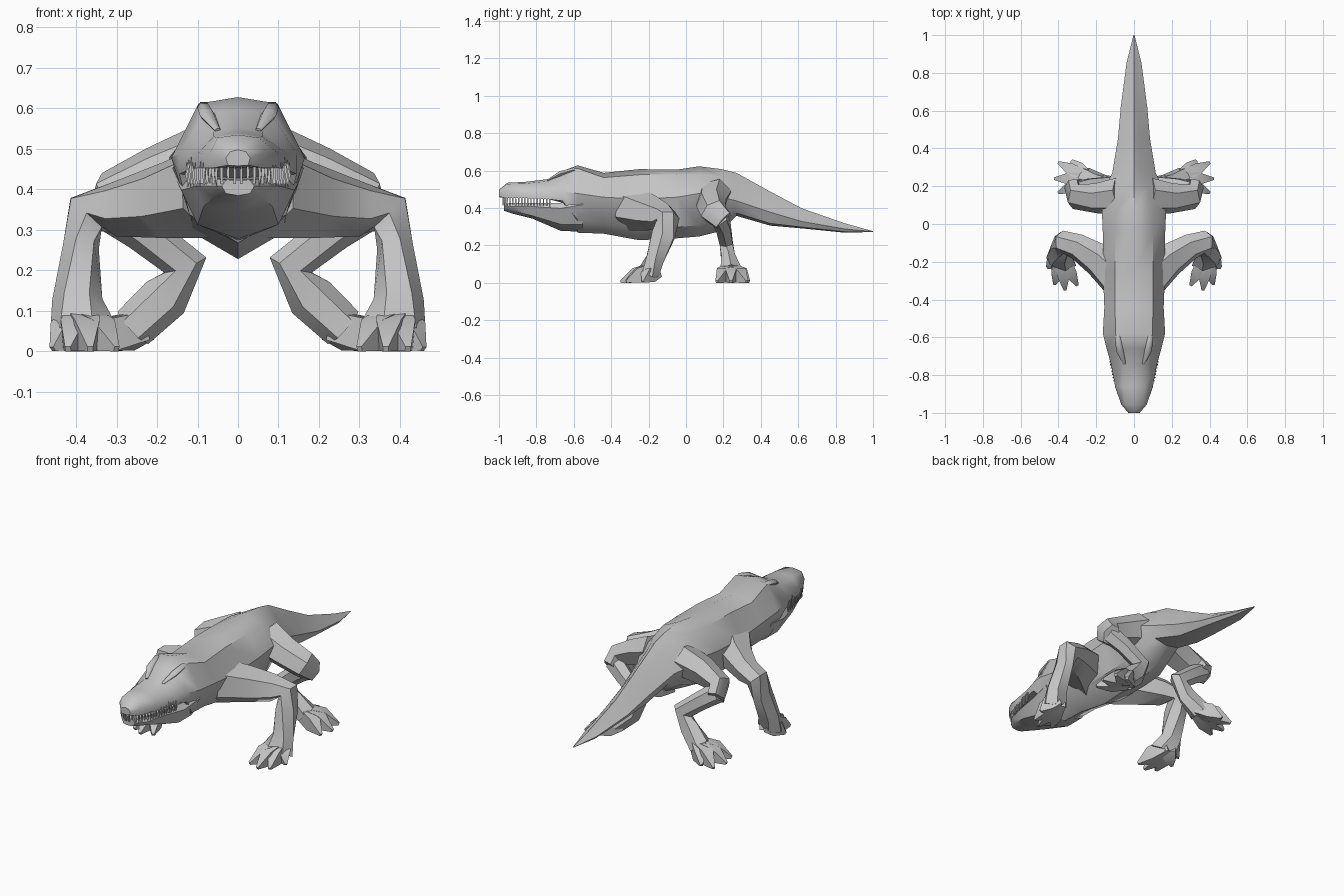
import bpy, bmesh, math
from mathutils import Vector

grey = bpy.data.materials.new("stone grey")
grey.diffuse_color = (0.56, 0.56, 0.56, 1)


def finish(name, bm, mirror=False, angle=42):
    bmesh.ops.recalc_face_normals(bm, faces=bm.faces)
    me = bpy.data.meshes.new(name)
    bm.to_mesh(me)
    bm.free()
    me.materials.append(grey)
    ob = bpy.data.objects.new(name, me)
    bpy.context.collection.objects.link(ob)
    bpy.ops.object.select_all(action='DESELECT')
    ob.select_set(True)
    bpy.context.view_layer.objects.active = ob
    bpy.ops.object.shade_smooth_by_angle(angle=math.radians(angle))
    if mirror:
        ob.modifiers.new("mirror", 'MIRROR').use_clip = False
    return ob


def skin(bm, rings):
    """Bridge rings of equal size and close both ends."""
    loops = [[bm.verts.new(p) for p in r] for r in rings]
    n = len(loops[0])
    for a, b in zip(loops, loops[1:]):
        for i in range(n):
            bm.faces.new((a[i], a[(i + 1) % n], b[(i + 1) % n], b[i]))
    bm.faces.new(loops[0])
    bm.faces.new(loops[-1][::-1])


def trunk(name, sections):
    """Section: y, top z, shoulder x z, side x z, lower x z, bottom z."""
    rings = []
    for y, zt, sx, sz, x, z, lx, lz, zb in sections:
        half = [(sx, sz), (x, z), (lx, lz)]
        ring = [(0, y, zt)] + [(a, y, b) for a, b in half] + [(0, y, zb)]
        rings.append(ring + [(-a, y, b) for a, b in reversed(half)])
    bm = bmesh.new()
    skin(bm, rings)
    return finish(name, bm)


def limb(bm, path, ref, sides=6):
    """Path: (centre, radius along ref, radius across)."""
    pts = [Vector(p[0]) for p in path]
    rings = []
    for i, (c, ra, rb) in enumerate(path):
        d = (pts[min(i + 1, len(pts) - 1)] - pts[max(i - 1, 0)]).normalized()
        u = Vector(ref)
        u = (u - d * u.dot(d)).normalized()
        v = d.cross(u)
        ring = []
        for k in range(sides):
            t = 2 * math.pi * (k + 0.5) / sides
            ring.append(pts[i] + u * ra * math.cos(t) + v * rb * math.sin(t))
        rings.append(ring)
    skin(bm, rings)


def toes(bm, root, tips, r):
    """Broad wedge toes fanning out from the foot."""
    root = Vector(root)
    for x, y in tips:
        tip = Vector((x, y, 0.008))
        mid = root.lerp(tip, 0.55)
        mid.z = 0.042
        limb(bm, [(root, r, r), (mid, 0.058, 0.044), (tip, 0.009, 0.01)], (0, 0, 1), 4)


# Skull, upper jaw, torso and tail
trunk("body", [
    (-1.00, .50, .02, .495, .03, .48, .025, .462, .46),
    (-.955, .537, .05, .53, .068, .495, .062, .455, .455),
    (-.86, .542, .06, .533, .10, .49, .10, .455, .46),
    (-.74, .556, .06, .545, .122, .49, .122, .45, .455),
    (-.66, .60, .085, .585, .145, .49, .145, .44, .43),
    (-.58, .63, .098, .614, .165, .48, .12, .34, .27),
    (-.44, .59, .10, .565, .157, .46, .10, .32, .265),
    (-.25, .61, .10, .58, .165, .45, .12, .30, .23),
    (-.05, .607, .10, .58, .165, .46, .12, .30, .24),
    (.07, .625, .095, .58, .17, .48, .12, .31, .25),
    (.19, .61, .07, .57, .155, .46, .09, .34, .28),
    (.27, .59, .04, .55, .115, .44, .08, .375, .36),
    (.45, .49, .025, .46, .085, .38, .06, .32, .308),
    (.62, .40, .02, .38, .07, .33, .05, .30, .293),
    (.85, .32, .01, .31, .04, .29, .03, .275, .27),
    (1.0, .278, .002, .277, .003, .276, .002, .275, .274)])

# Lower jaw
trunk("lower_jaw", [
    (-.972, .425, .03, .425, .04, .41, .03, .392, .387),
    (-.92, .425, .065, .43, .08, .41, .06, .385, .37),
    (-.82, .42, .09, .43, .105, .41, .085, .36, .345),
    (-.67, .42, .12, .43, .14, .40, .10, .315, .28),
    (-.55, .44, .13, .44, .15, .42, .10, .315, .275)])

# Low brow ridges above the eyes
bm = bmesh.new()
limb(bm, [((.05, -.74, .548), .006, .008), ((.075, -.67, .585), .016, .02),
          ((.085, -.60, .606), .014, .016), ((.08, -.55, .59), .006, .006)], (0, 0, 1))
finish("brow", bm, True, 60)

# Teeth, alternating along both jaws
rim = [Vector(p) for p in ((0, -.982), (.05, -.962), (.085, -.89), (.105, -.82), (.125, -.72))]
bm = bmesh.new()
lengths = [(b - a).length for a, b in zip(rim, rim[1:])]
count = 18
for k in range(count):
    s = (k + 0.5) / count * sum(lengths)
    i = 0
    while s > lengths[i]:
        s -= lengths[i]
        i += 1
    p = rim[i].lerp(rim[i + 1], s / lengths[i])
    z0, z1 = (.468, .408) if k % 2 else (.415, .468 + .012 * (k % 3))
    limb(bm, [((p.x, p.y, z0), .005, .005),
              ((p.x * 1.03, p.y, (z0 + z1) / 2), .005, .005),
              ((p.x, p.y, z1), .001, .001)], (0, 1, 0), 4)
finish("teeth", bm, True)

# Front legs: arm reaching out and back, forearm down to the foot
bm = bmesh.new()
limb(bm, [((.07, -.29, .40), .12, .12), ((.19, -.19, .375), .10, .085),
          ((.30, -.12, .355), .075, .065), ((.375, -.095, .345), .06, .06),
          ((.388, -.12, .26), .07, .045), ((.397, -.165, .13), .055, .062),
          ((.385, -.20, .055), .055, .085)], (0, 1, .9))
toes(bm, (.385, -.17, .07), [(.30, -.325), (.365, -.35), (.42, -.32), (.458, -.23)], .055)
finish("front_leg", bm, True, 45)

# Hind legs: thigh out, shank folding inward, long foot outward
bm = bmesh.new()
limb(bm, [((.08, .15, .47), .10, .09), ((.20, .135, .43), .085, .075),
          ((.31, .145, .385), .075, .06), ((.325, .20, .335), .06, .045)], (0, .7, .7))
limb(bm, [((.32, .175, .355), .05, .055), ((.24, .20, .30), .045, .05),
          ((.13, .215, .215), .04, .055), ((.18, .225, .135), .042, .06),
          ((.26, .24, .06), .065, .055)], (0, 1, 0))
toes(bm, (.24, .24, .065), [(.33, .335), (.40, .325), (.42, .24), (.40, .165)], .05)
finish("hind_leg", bm, True, 45)

# Rest the lowest toes on the ground plane
low = min(v.co.z for o in bpy.data.objects for v in o.data.vertices)
for o in bpy.data.objects:
    o.location.z -= low
